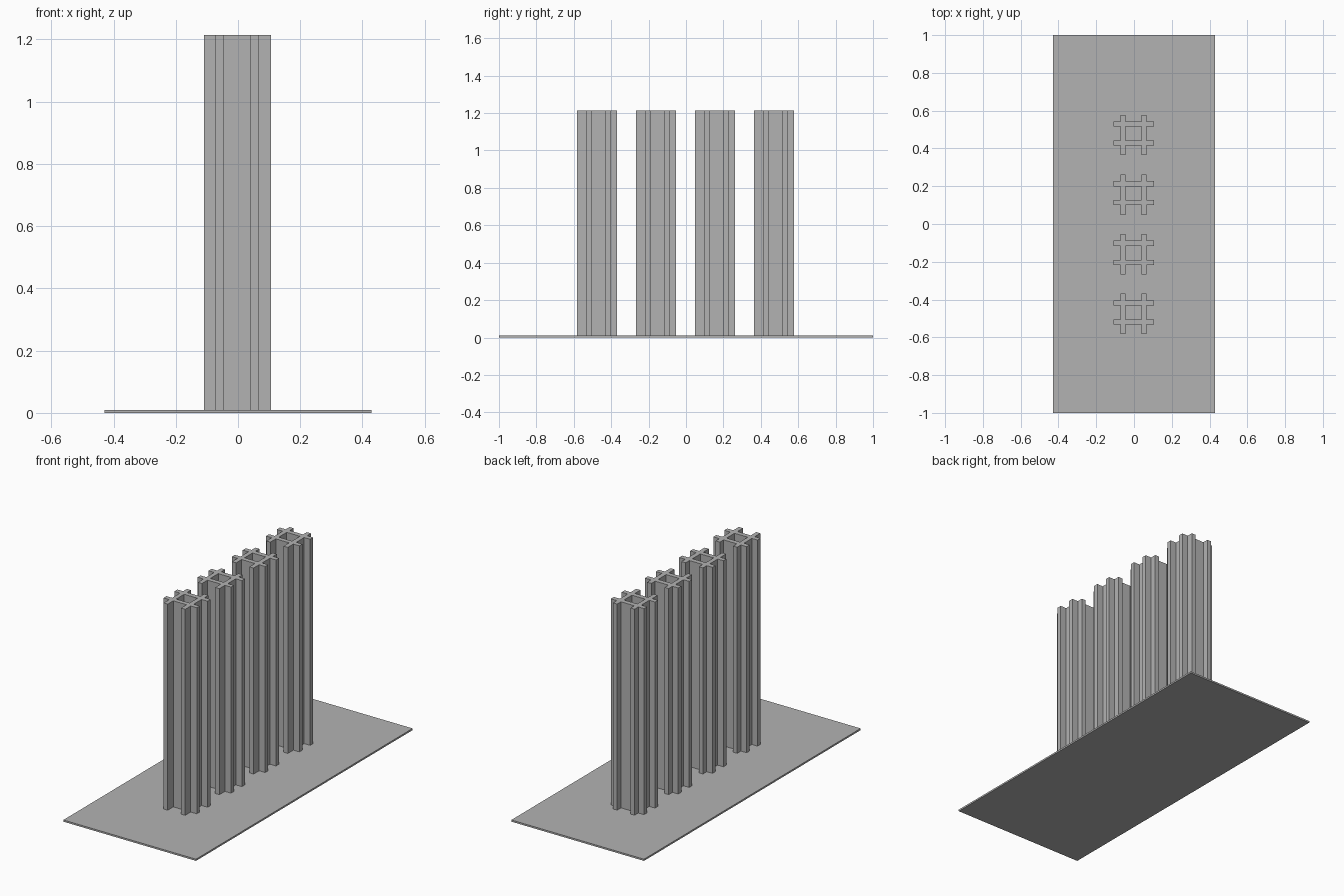
import bpy
import bmesh

cube = bpy.data.objects.get("Cube")
if cube:
    bpy.data.objects.remove(cube, do_unlink=True)

PLATE_TOP = 0.01
TOWER_TOP = 1.214
SPACING = 0.3157

grey = bpy.data.materials.new("concrete grey")
grey.use_nodes = True
colour = (0.45, 0.45, 0.45, 1)
grey.diffuse_color = colour
grey.node_tree.nodes["Principled BSDF"].inputs["Base Color"].default_value = colour


def finish(name, bm):
    """Turn a bmesh into a named, coloured object."""
    bmesh.ops.recalc_face_normals(bm, faces=bm.faces)
    mesh = bpy.data.meshes.new(name)
    bm.to_mesh(mesh)
    bm.free()
    mesh.materials.append(grey)
    obj = bpy.data.objects.new(name, mesh)
    bpy.context.collection.objects.link(obj)
    return obj


# Thin ground plate
bm = bmesh.new()
bmesh.ops.create_cube(bm, size=1)
bmesh.ops.scale(bm, vec=(0.857, 2, PLATE_TOP), verts=bm.verts)
bmesh.ops.translate(bm, vec=(0, 0, PLATE_TOP / 2), verts=bm.verts)
finish("base_plate", bm)

# Tower of crossing walls: two walls each way, open in the middle
xs = (-0.109, -0.072, -0.046, 0.040, 0.067, 0.106)
ys = (-0.107, -0.056, -0.029, 0.044, 0.072, 0.107)
bm = bmesh.new()
grid = [[bm.verts.new((x, y, PLATE_TOP)) for y in ys] for x in xs]
for i in range(5):
    for j in range(5):
        if i in (1, 3) or j in (1, 3):
            bm.faces.new((grid[i][j], grid[i + 1][j],
                          grid[i + 1][j + 1], grid[i][j + 1]))
bmesh.ops.delete(bm, geom=[v for v in bm.verts if not v.link_faces], context="VERTS")
result = bmesh.ops.extrude_face_region(bm, geom=bm.faces[:])
top = [g for g in result["geom"] if isinstance(g, bmesh.types.BMVert)]
bmesh.ops.translate(bm, vec=(0, 0, TOWER_TOP - PLATE_TOP), verts=top)
tower = finish("tower_1", bm)

# Row of four towers along the plate
for n in range(4):
    obj = tower
    if n:
        obj = bpy.data.objects.new(f"tower_{n + 1}", tower.data)
        bpy.context.collection.objects.link(obj)
    obj.location.y = (n - 1.5) * SPACING - 0.0025
